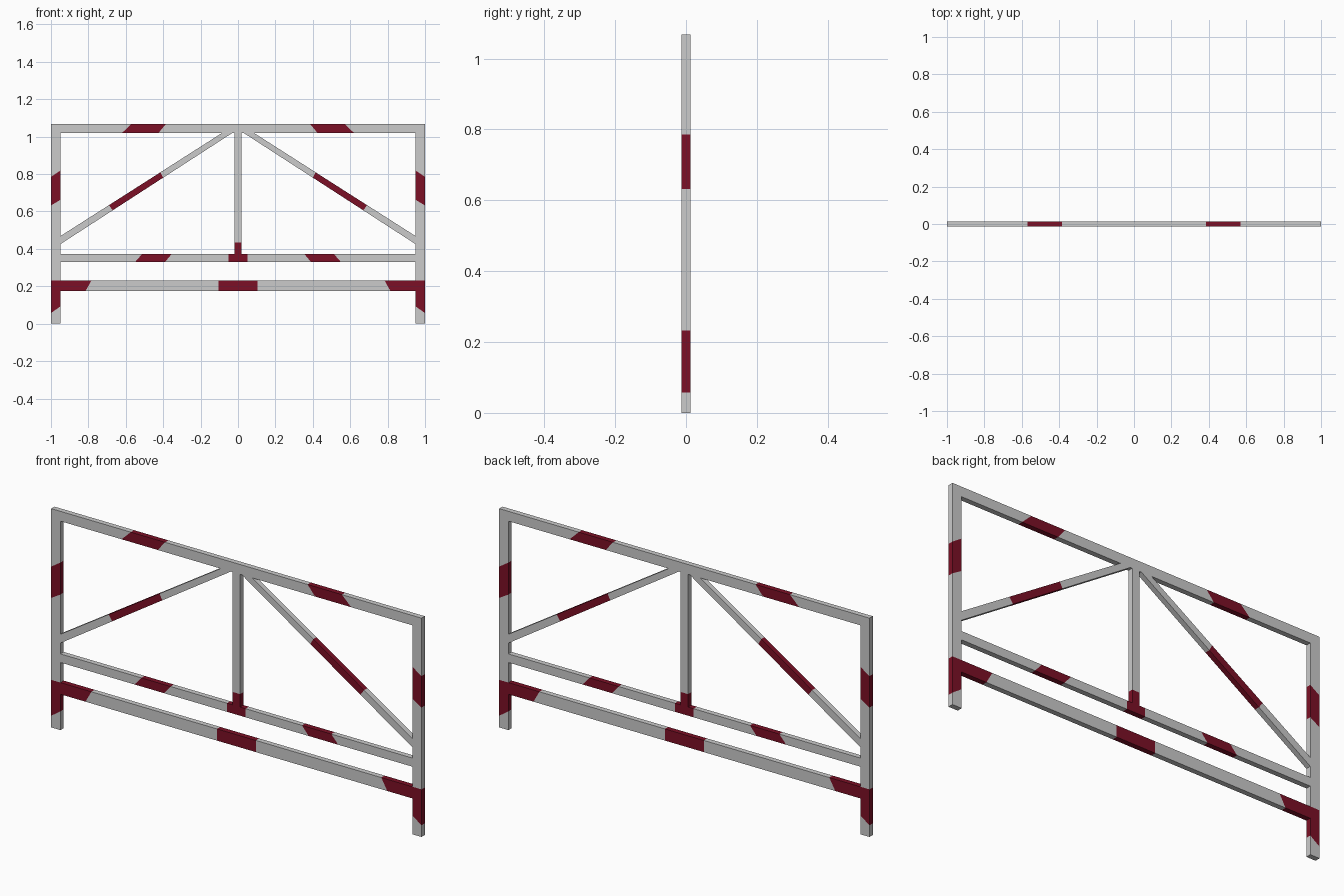
import bpy
import bmesh

if "Cube" in bpy.data.objects:
    bpy.data.objects.remove(bpy.data.objects["Cube"])

DEPTH = 0.0127  # half thickness of the whole frame


def material(name, rgb):
    m = bpy.data.materials.new(name)
    m.diffuse_color = (*rgb, 1)
    m.use_nodes = True
    m.node_tree.nodes["Principled BSDF"].inputs["Base Color"].default_value = m.diffuse_color
    return m


MATS = [material("light_grey_paint", (0.60, 0.60, 0.60)),
        material("dark_red_paint", (0.20, 0.005, 0.019))]


def bar(name, edge_a, edge_b, red=()):
    """Rectangular bar from two matching (x, z) edge lines; 'red' lists painted segments."""
    bm = bmesh.new()
    rings = []
    for a, b in zip(edge_a, edge_b):
        rings.append([bm.verts.new((p[0], y, p[1]))
                      for p, y in ((a, -DEPTH), (b, -DEPTH), (b, DEPTH), (a, DEPTH))])
    for i in range(len(rings) - 1):
        r, q = rings[i], rings[i + 1]
        for k in range(4):
            n = (k + 1) % 4
            f = bm.faces.new((r[k], r[n], q[n], q[k]))
            f.material_index = int(i in red)
    last = len(rings) - 2
    for ring, seg in ((rings[0], 0), (rings[-1], last)):
        bm.faces.new(ring).material_index = int(seg in red)
    bmesh.ops.recalc_face_normals(bm, faces=bm.faces)
    me = bpy.data.meshes.new(name)
    bm.to_mesh(me)
    bm.free()
    for m in MATS:
        me.materials.append(m)
    ob = bpy.data.objects.new(name, me)
    bpy.context.collection.objects.link(ob)
    return ob


def rail(name, z0, z1, low, high, red):
    """Horizontal rail; half-lists of x cuts are mirrored about x = 0."""
    low = [-x for x in reversed(low)] + low
    high = [-x for x in reversed(high)] + high
    bar(name, [(x, z0) for x in low], [(x, z1) for x in high], red)


# Horizontal rails with slanted painted stripes
rail("top_rail", 1.02, 1.068, [0.425, 0.62, 0.95], [0.385, 0.57, 0.95], (1, 3))
rail("middle_rail", 0.33, 0.372, [0.05, 0.39, 0.55, 0.95],
     [0.05, 0.355, 0.513, 0.95], (1, 3, 5))
rail("bottom_rail", 0.175, 0.232, [0.105, 0.815, 0.95],
     [0.105, 0.783, 0.95], (0, 2, 4))

# Centre upright
zs = (0.372, 0.435, 1.02)
bar("centre_post", [(-0.02, z) for z in zs], [(0.02, z) for z in zs], (0,))

for s, side in ((-1, "left"), (1, "right")):
    # End posts
    outer = (0, 0.057, 0.232, 0.632, 0.785, 1.068)
    inner = (0, 0.092, 0.232, 0.662, 0.818, 1.068)
    bar(side + "_post", [(s * 1.0, z) for z in outer],
        [(s * 0.95, z) for z in inner], (1, 3))

    # Diagonal braces, cut square across for the painted band
    def along(p, q, xs):
        return [(s * x, p[1] + (q[1] - p[1]) * (x - p[0]) / (q[0] - p[0])) for x in xs]
    bar(side + "_brace",
        along((0.95, 0.468), (0.085, 1.02), (0.95, 0.69, 0.415, 0.085)),
        along((0.95, 0.425), (0.03, 1.02), (0.95, 0.67, 0.40, 0.03)), (1,))
